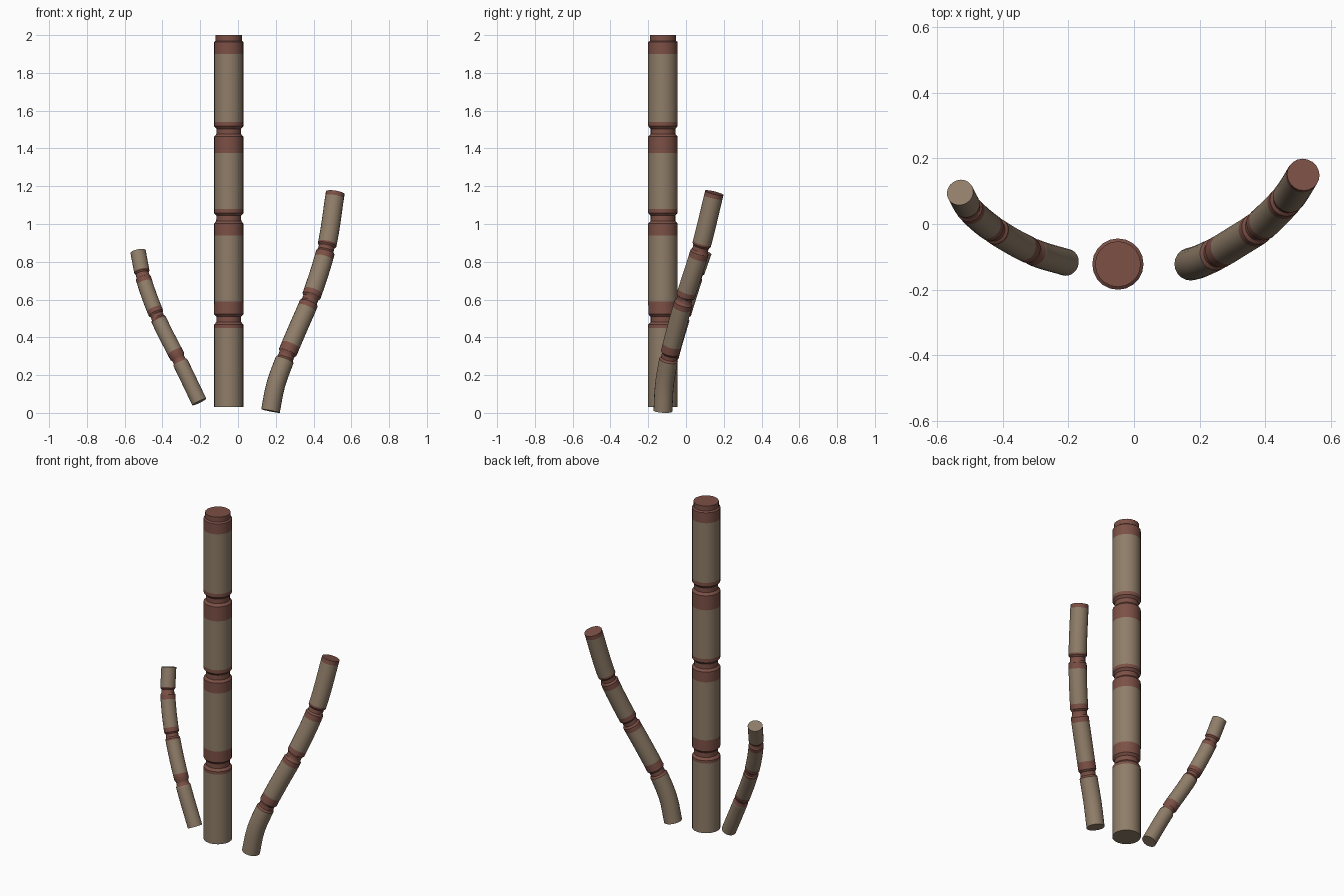
import bpy, bmesh, math
from mathutils import Vector

if "Cube" in bpy.data.objects:
    bpy.data.objects.remove(bpy.data.objects["Cube"])

SIDES = 20


def material(name, rgb):
    m = bpy.data.materials.new(name)
    m.diffuse_color = (*rgb, 1.0)
    m.use_nodes = True
    m.node_tree.nodes["Principled BSDF"].inputs["Base Color"].default_value = m.diffuse_color
    return m


TAN = material("tan_bark", (0.275, 0.205, 0.14))
RED = material("reddish_node", (0.20, 0.08, 0.06))


def path_at(points, z):
    """Smooth centre line through the points, as a function of height."""
    def slope(i):
        a, b = points[max(i - 1, 0)], points[min(i + 1, len(points) - 1)]
        return (b - a) / (b.z - a.z)
    i = 0
    while i < len(points) - 2 and z > points[i + 1].z:
        i += 1
    p, q = points[i], points[i + 1]
    h = q.z - p.z
    t = (z - p.z) / h
    pos = ((2*t**3 - 3*t**2 + 1) * p + (t**3 - 2*t**2 + t) * h * slope(i)
           + (3*t**2 - 2*t**3) * q + (t**3 - t**2) * h * slope(i + 1))
    tan = ((6*t**2 - 6*t) / h * p + (3*t**2 - 4*t + 1) * slope(i)
           + (6*t - 6*t**2) / h * q + (3*t**2 - 2*t) * slope(i + 1))
    return pos, tan.normalized()


def stalk(name, pts, radius, bands, grooves, width, collar=None):
    """Jointed stem: swept rings with pinched joints and red bands by height."""
    points = [Vector(p) for p in pts]
    z0, z1 = points[0].z, points[-1].z

    def scale(z):
        if collar and z > collar:
            return 0.89
        for g in grooves:
            d = abs(z - g) / width
            if d < 2:
                return 0.84 if d <= 1 else 0.84 + 0.16 * (d - 1)
        return 1.0

    # Ring heights: ends, band edges, joint profiles and filler for the bends
    heights = [z0, z1] + [z for b in bands for z in b]
    heights += [g + k * width for g in grooves for k in (-2, -1, 1, 2)]
    if collar:
        heights += [collar, collar + 0.007]
    n = 24
    heights += [z0 + (z1 - z0) * i / n for i in range(1, n)]
    heights = sorted(h for h in heights if z0 <= h <= z1)
    rings_z = [heights[0]]
    for h in heights[1:]:
        if h - rings_z[-1] > 0.002:
            rings_z.append(h)

    bm = bmesh.new()
    rings = []
    for z in rings_z:
        pos, tan = path_at(points, z)
        side = Vector((0, 1, 0)).cross(tan).normalized()
        back = tan.cross(side)
        r = radius * scale(z)
        rings.append([bm.verts.new(pos + r * (math.cos(a) * side + math.sin(a) * back))
                      for a in (2 * math.pi * k / SIDES for k in range(SIDES))])

    def is_red(z):
        return int(any(a - 1e-4 <= z <= b + 1e-4 for a, b in bands))

    for i in range(len(rings) - 1):
        lo, hi = rings[i], rings[i + 1]
        red = is_red((rings_z[i] + rings_z[i + 1]) / 2)
        for k in range(SIDES):
            j = (k + 1) % SIDES
            bm.faces.new((lo[k], lo[j], hi[j], hi[k])).material_index = red
    bm.faces.new(rings[0][::-1]).material_index = is_red(z0)
    bm.faces.new(rings[-1]).material_index = is_red(z1)
    bmesh.ops.recalc_face_normals(bm, faces=bm.faces)

    mesh = bpy.data.meshes.new(name)
    bm.to_mesh(mesh)
    bm.free()
    mesh.materials.append(TAN)
    mesh.materials.append(RED)
    ob = bpy.data.objects.new(name, mesh)
    bpy.context.collection.objects.link(ob)
    bpy.ops.object.select_all(action='DESELECT')
    ob.select_set(True)
    bpy.context.view_layer.objects.active = ob
    bpy.ops.object.shade_smooth_by_angle(angle=math.radians(35))


# Tall straight stalk
stalk("main_stalk", [(-0.049, -0.122, 0.03), (-0.049, -0.122, 2.0)], 0.078,
      [(0.45, 0.59), (0.94, 1.08), (1.375, 1.54), (1.90, 2.0)],
      [0.495, 1.03, 1.49], 0.014, collar=1.963)

# Medium stalk curving out to the right and back
stalk("right_stalk",
      [(0.172, -0.122, 0.01), (0.20, -0.114, 0.15), (0.255, -0.088, 0.30),
       (0.318, -0.05, 0.45), (0.382, -0.008, 0.60), (0.467, 0.077, 0.87),
       (0.515, 0.15, 1.165)], 0.05,
      [(0.28, 0.36), (0.555, 0.645), (0.82, 0.90), (1.142, 1.165)],
      [0.30, 0.60, 0.87], 0.010)

# Short stalk curving out to the left and back
stalk("left_stalk",
      [(-0.205, -0.117, 0.058), (-0.307, -0.085, 0.27), (-0.42, -0.022, 0.495),
       (-0.497, 0.042, 0.70), (-0.529, 0.096, 0.853)], 0.041,
      [(0.265, 0.325), (0.49, 0.55), (0.69, 0.752)],
      [0.282, 0.512, 0.73], 0.008)
